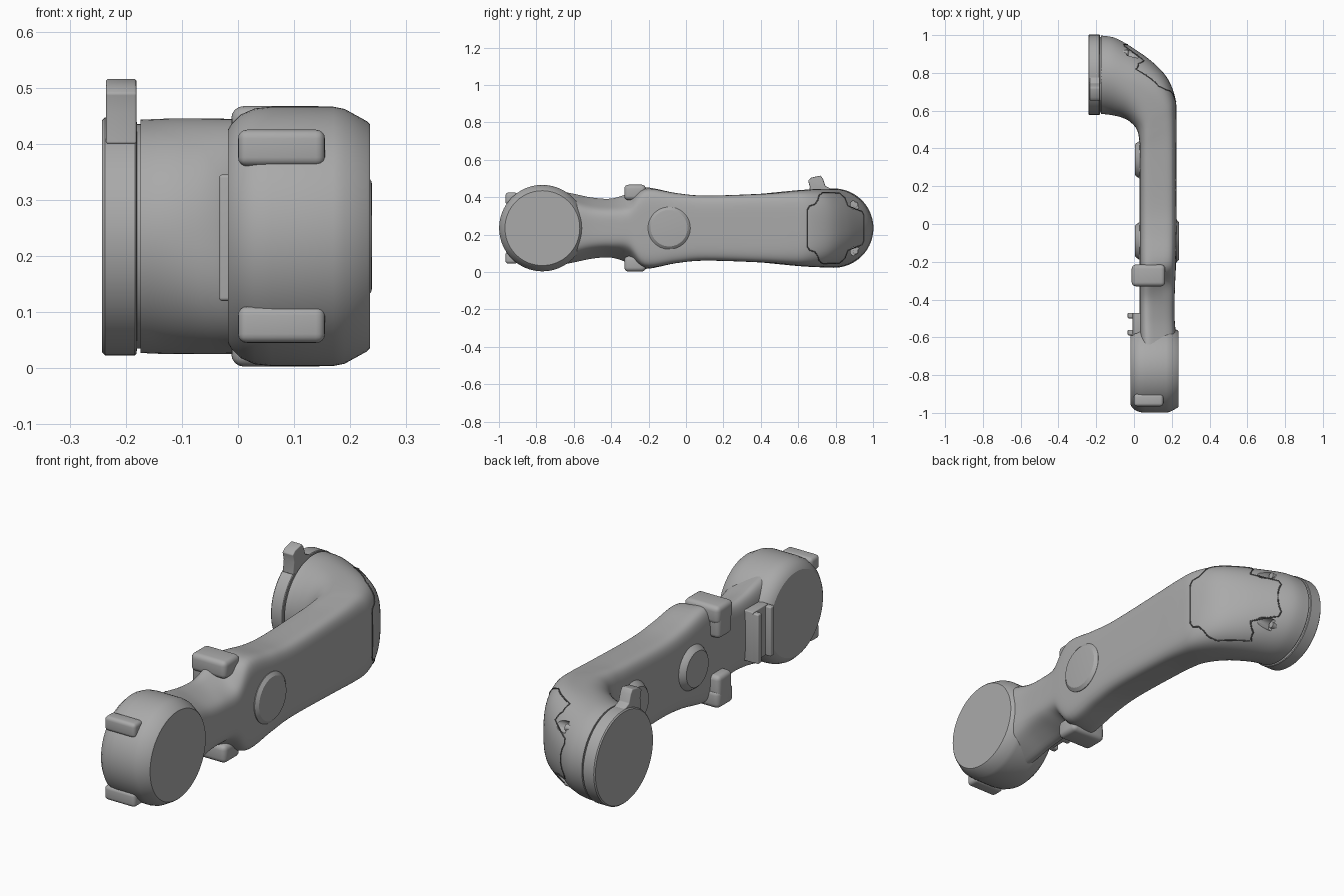
import bpy, bmesh
from math import cos, sin, pi, copysign
from mathutils import Vector
from mathutils.bvhtree import BVHTree

if "Cube" in bpy.data.objects:
    bpy.data.objects.remove(bpy.data.objects["Cube"])

MID = 0.235     # height of the link's centre line


def material(name, value):
    mat = bpy.data.materials.new(name)
    colour = (value, value, value, 1)
    mat.use_nodes = True
    mat.diffuse_color = colour
    mat.node_tree.nodes["Principled BSDF"].inputs["Base Color"].default_value = colour
    return mat


grey = material("cast grey", 0.40)


def finish(name, bm, bevel=0, cutters=()):
    """Turn a bmesh into a named, shaded object."""
    bmesh.ops.recalc_face_normals(bm, faces=bm.faces)
    mesh = bpy.data.meshes.new(name)
    bm.to_mesh(mesh)
    bm.free()
    obj = bpy.data.objects.new(name, mesh)
    bpy.context.collection.objects.link(obj)
    mesh.materials.append(grey)
    bpy.ops.object.select_all(action='DESELECT')
    obj.select_set(True)
    bpy.context.view_layer.objects.active = obj
    if bevel:
        mod = obj.modifiers.new("rounding", 'BEVEL')
        mod.width, mod.segments = bevel, 4
        bpy.ops.object.modifier_apply(modifier=mod.name)
    for cutter in cutters:
        mod = obj.modifiers.new("cut", 'BOOLEAN')
        mod.operation, mod.object = 'DIFFERENCE', cutter
        bpy.ops.object.modifier_apply(modifier=mod.name)
        cutter.hide_render = True
        cutter.hide_set(True)
    bpy.ops.object.shade_smooth_by_angle()
    return obj


def skin(bm, rings):
    """Join equal rings of points and close both ends."""
    loops = [[bm.verts.new(p) for p in ring] for ring in rings]
    n = len(loops[0])
    for a, b in zip(loops, loops[1:]):
        for i in range(n):
            j = (i + 1) % n
            bm.faces.new((a[i], a[j], b[j], b[i]))
    bm.faces.new(loops[0])
    bm.faces.new(loops[-1])


def lathe(name, profile, y, z=MID, sides=80):
    """Turn (x, radius) pairs around an axis running along x."""
    bm = bmesh.new()
    turn = [2 * pi * i / sides for i in range(sides)]
    skin(bm, [[(x, y + r * cos(t), z + r * sin(t)) for t in turn] for x, r in profile])
    return finish(name, bm)


def block(name, xs, ys, zs, bevel):
    bm = bmesh.new()
    skin(bm, [[(x, ys[a], zs[b]) for a, b in ((0, 0), (1, 0), (1, 1), (0, 1))] for x in xs])
    return finish(name, bm, bevel)


def flip(zs):
    """Mirror a height range about the centre line."""
    return 2 * MID - zs[1], 2 * MID - zs[0]


def section(key, sides=72):
    """Rounded section between an inner and outer point, narrowed outward."""
    ix, iy, ox, oy, h, n, taper = key
    inner, outer = Vector((ix, iy, MID)), Vector((ox, oy, MID))
    centre, half = (inner + outer) / 2, (outer - inner) / 2
    ring = []
    for i in range(sides):
        t = 2 * pi * (i + 0.5) / sides
        u = copysign(abs(cos(t)) ** (2 / n), cos(t))
        v = copysign(abs(sin(t)) ** (2 / n), sin(t))
        s = (u + 1) / 2
        narrow = 1 - taper * s * s * (3 - 2 * s)
        ring.append(centre + half * u + Vector((0, 0, h * v * narrow)))
    return ring


def smooth_keys(keys, steps=6):
    """Catmull-Rom interpolation through the key sections."""
    out = []
    for i in range(len(keys) - 1):
        four = [keys[max(0, min(len(keys) - 1, i + d))] for d in (-1, 0, 1, 2)]
        for k in range(steps):
            t = k / steps
            out.append([b + t * (c - a) / 2 + t * t * (2 * a - 5 * b + 4 * c - d) / 2
                        + t ** 3 * (3 * b - a - 3 * c + d) / 2 for a, b, c, d in zip(*four)])
    return out + [keys[-1]]


# Arm and elbow: inner x, y, outer x, y, half height, squareness, taper
keys = [
    (.03, -.72, .22, -.72, .215, 4, .1),
    (.03, -.6, .222, -.6, .195, 4, .28),
    (.03, -.5, .215, -.5, .175, 4, .36),
    (.03, -.4, .215, -.4, .17, 4, .38),
    (.03, -.31, .218, -.31, .2, 4, .42),
    (.03, -.22, .222, -.22, .222, 5, .08),
    (.03, -.05, .225, -.05, .187, 5, 0),
    (.03, .1, .225, .1, .174, 5, 0),
    (.03, .35, .225, .4, .182, 5, 0),
    (.028, .44, .225, .57, .192, 4.4, 0),
    (.015, .5, .218, .67, .2, 3.6, 0),
    (-.02, .54, .175, .775, .206, 2.9, 0),
    (-.06, .562, .095, .86, .209, 2.4, 0),
    (-.11, .575, -.01, .935, .21, 2.1, 0),
    (-.145, .58, -.1, .985, .21, 2, 0),
    (-.174, .582, -.174, .998, .208, 2, 0)]
body = bmesh.new()
skin(body, [section(k) for k in smooth_keys(keys)])
bmesh.ops.recalc_face_normals(body, faces=body.faces)
surface = BVHTree.FromBMesh(body)
scoops = [lathe("scoop_cutter", [(-.04, .026), (.3, .026)], .905, MID + s * .125, 32)
          for s in (-1, 1)]
finish("arm_body", body, cutters=scoops)
for s in (-1, 1):
    lathe("elbow_screw", [(-.06, .015), (-.032, .015), (-.03, .012)], .905, MID + s * .125, 24)

# Front joint drum and rear mounting flange
lathe("front_drum", [(-.018, .19), (-.012, .2), (.005, .217), (.03, .228), (.06, .231),
                     (.17, .231), (.19, .227), (.23, .205), (.235, .2)], -.768)
lathe("rear_flange", [(-.165, .2), (-.18, .2), (-.181, .209), (-.184, .212),
                      (-.237, .212), (-.242, .207)], .79)

# Index tab on the flange
bm = bmesh.new()
outline = [(.655, .4), (.662, .455), (.653, .49), (.67, .505), (.72, .516),
           (.733, .497), (.745, .46), (.8, .435), (.8, .4)]
skin(bm, [[(x, y, z) for y, z in outline] for x in (-.235, -.181)])
finish("flange_tab", bm, .004)

# Round bosses on both sides of the arm
lathe("outer_boss", [(.2, .113), (.226, .113), (.238, .098), (.239, .09)], -.09)
for y in (-.09, .34):
    lathe("inner_boss", [(.06, .1), (.03, .1), (.012, .088), (.005, .08)], y)

# Paired clamps above and below the arm, and lugs on the drum rim
for label, side in (("upper", lambda z: z), ("lower", flip)):
    block(label + "_clamp", (-.012, .165), (-.33, -.215), side((.385, .467)), .022)
    block(label + "_hook", (-.012, .06), (-.32, -.22), side((.32, .46)), .02)
    block(label + "_drum_lug", (0, .155), (-.965, -.9), side((.36, .425)), .016)

# Cable plate with two ridges on the inner side
block("cable_plate", (-.008, .05), (-.58, -.47), (.12, .35), .004)
for y in (-.575, -.485):
    block("plate_ridge", (-.034, .04), (y - .014, y + .014), (.12, .345), .006)

# Seam around the elbow cover, laid onto the body surface
half = [(.65, .1), (.66, .118), (.69, .128), (.705, .15), (.712, .175), (.73, .19),
        (.82, .187), (.85, .16), (.865, .12), (.9, .105), (.94, .09), (.95, .07)]
loop = [(y, MID + d) for y, d in half] + [(y, MID - d) for y, d in reversed(half)]
points = []
for (y0, z0), (y1, z1) in zip(loop, loop[1:] + loop[:1]):
    for k in range(6):
        t = k / 6
        hit = surface.ray_cast(Vector((1, y0 + t * (y1 - y0), z0 + t * (z1 - z0))),
                               Vector((-1, 0, 0)))[0]
        if hit:
            points.append(hit)
curve = bpy.data.curves.new("elbow_cover_seam", 'CURVE')
curve.dimensions = '3D'
curve.bevel_depth, curve.bevel_resolution = .003, 1
spline = curve.splines.new('POLY')
spline.points.add(len(points) - 1)
for point, hit in zip(spline.points, points):
    point.co = (*hit, 1)
spline.use_cyclic_u = True
curve.materials.append(material("seam grey", 0.12))
bpy.context.collection.objects.link(bpy.data.objects.new("elbow_cover_seam", curve))
